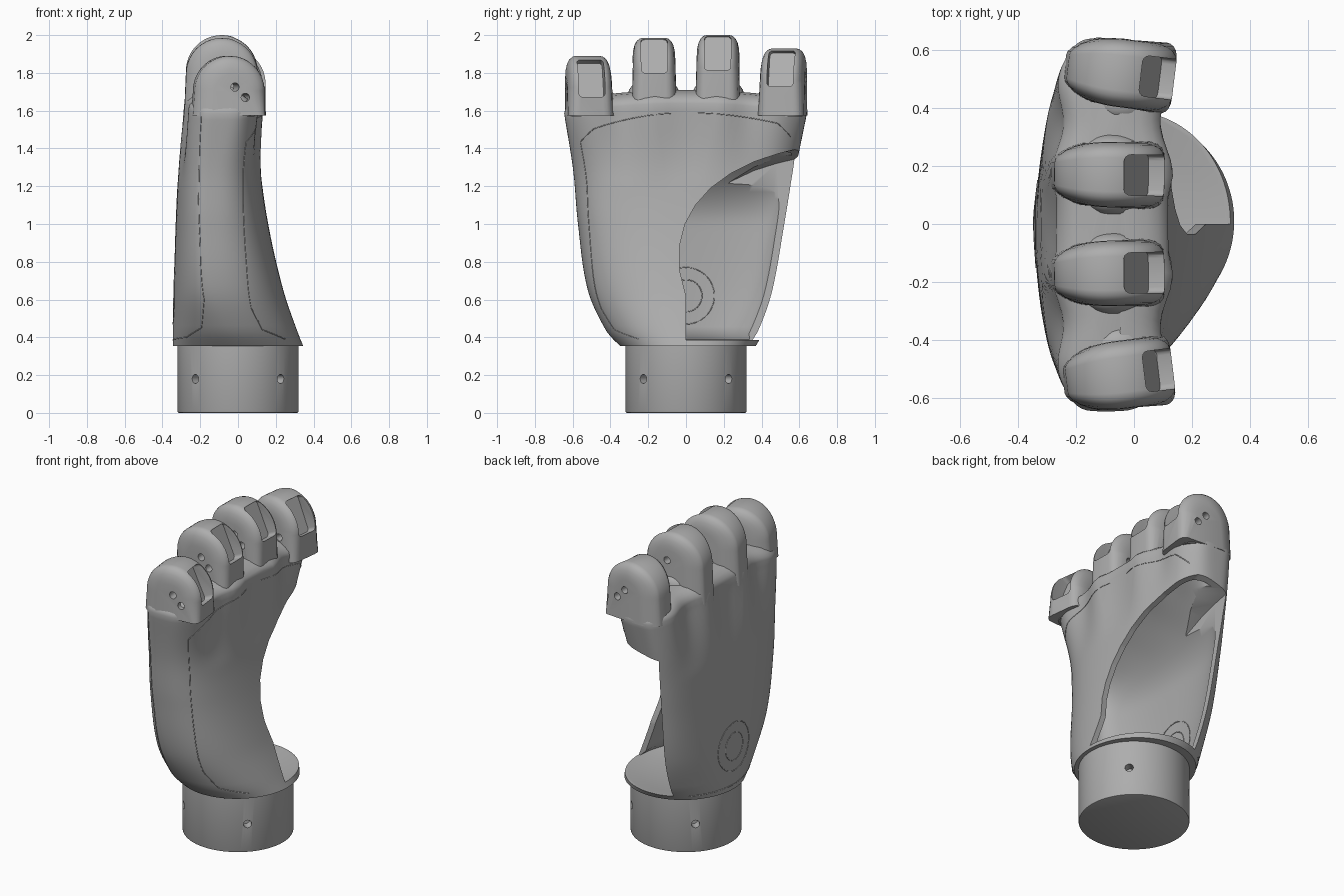
import bpy, bmesh
from math import sin, cos, pi, radians, copysign
from mathutils import Matrix, Vector

if "Cube" in bpy.data.objects:
    bpy.data.objects.remove(bpy.data.objects["Cube"])

grey = bpy.data.materials.new("matte grey")
grey.use_nodes = True
grey.diffuse_color = (0.42, 0.42, 0.42, 1)
grey.node_tree.nodes["Principled BSDF"].inputs["Base Color"].default_value = grey.diffuse_color


# Palm sections: z, back x, middle x, front x, right y, left y, squareness
SECTIONS = [
    (0.355, -0.345, 0.00, 0.345, -0.35, 0.37, 2.0),
    (0.43, -0.345, -0.04, 0.315, -0.42, 0.41, 2.1),
    (0.65, -0.34, -0.12, 0.24, -0.52, 0.465, 2.35),
    (1.00, -0.33, -0.15, 0.16, -0.572, 0.525, 2.6),
    (1.30, -0.315, -0.14, 0.122, -0.598, 0.58, 2.9),
    (1.64, -0.285, -0.10, 0.135, -0.645, 0.64, 3.7),
]


def section(z):
    """Palm section at height z, blended smoothly between the rows above."""
    last = len(SECTIONS) - 1
    z = min(max(z, SECTIONS[0][0]), SECTIONS[last][0])
    i = max(k for k in range(last) if SECTIONS[k][0] <= z)
    slope = lambda k, c: ((SECTIONS[min(k + 1, last)][c] - SECTIONS[max(k - 1, 0)][c])
                          / (SECTIONS[min(k + 1, last)][0] - SECTIONS[max(k - 1, 0)][0]))
    a, b = SECTIONS[i], SECTIONS[i + 1]
    h = b[0] - a[0]
    s = (z - a[0]) / h
    return [(2*s**3 - 3*s*s + 1) * a[c] + (s**3 - 2*s*s + s) * h * slope(i, c)
            + (3*s*s - 2*s**3) * b[c] + (s**3 - s*s) * h * slope(i + 1, c) for c in range(1, 7)]


def skin(t, z, inset=0.0, shrink=1.0):
    """Point on the palm: t = 0 is the palm side, t = pi the back of the hand."""
    xb, xc, xf, y0, y1, n = section(z)
    power = lambda v: copysign(abs(v) ** (2 / n), v)
    hx = (xf - xc if cos(t) > 0 else xc - xb) - inset
    y = (y0 + y1) / 2 + ((y1 - y0) / 2 - inset) * power(sin(t)) * (3 + shrink) / 4
    rise = min(max((z - 1.2) / 0.4, 0), 1)
    groove = 0.02 * rise * (1 + cos(2 * pi * y / 0.345)) * abs(cos(t))
    x = xc + (hx * shrink - groove) * power(cos(t))
    return Vector((x, y, z - 0.13 * rise * y * y))


def back_x(y, z):
    xb, xc, xf, y0, y1, n = section(z)
    u = abs((y - (y0 + y1) / 2) / ((y1 - y0) / 2))
    return xc + (xb - xc) * (1 - u ** n) ** (1 / n)


def finish(bm, name):
    bmesh.ops.recalc_face_normals(bm, faces=bm.faces)
    mesh = bpy.data.meshes.new(name)
    bm.to_mesh(mesh)
    bm.free()
    obj = bpy.data.objects.new(name, mesh)
    bpy.context.collection.objects.link(obj)
    mesh.materials.append(grey)
    return obj


def loft(rings):
    """Closed skin through rings of points, capped at both ends."""
    bm = bmesh.new()
    loops = [[bm.verts.new(p) for p in ring] for ring in rings]
    for a, b in zip(loops, loops[1:]):
        for i in range(len(a)):
            j = (i + 1) % len(a)
            bm.faces.new((a[i], a[j], b[j], b[i]))
    bm.faces.new(loops[0][::-1])
    bm.faces.new(loops[-1])
    return bm


def rod(bm, centre, axis, radius, length, sides=24):
    turn = Vector((0, 0, 1)).rotation_difference(Vector(axis)).to_matrix().to_4x4()
    bmesh.ops.create_cone(bm, cap_ends=True, segments=sides, radius1=radius, radius2=radius,
                          depth=length, matrix=Matrix.Translation(centre) @ turn)


def activate(obj):
    bpy.ops.object.select_all(action='DESELECT')
    obj.select_set(True)
    bpy.context.view_layer.objects.active = obj


def carve(obj, cutter):
    mod = obj.modifiers.new("carve", 'BOOLEAN')
    mod.operation, mod.solver, mod.object = 'DIFFERENCE', 'EXACT', cutter
    activate(obj)
    bpy.ops.object.modifier_apply(modifier=mod.name)
    bpy.data.objects.remove(cutter)


def smooth(obj, angle=35):
    activate(obj)
    bpy.ops.object.shade_smooth_by_angle(angle=radians(angle))


# Palm shell with a rounded top edge
angles = [2 * pi * (i + 0.5) / 112 for i in range(112)]
heights = [0.355 + (1.64 - 0.355) * i / 36 for i in range(37)]
rings = [[skin(t, z) for t in angles] for z in heights]
for lift, shrink in ((0.02, 0.97), (0.042, 0.86), (0.06, 0.7), (0.07, 0.4)):
    rings.append([skin(t, 1.64, 0, shrink) + Vector((0, 0, lift)) for t in angles])
palm = finish(loft(rings), "palm_shell")

# Hollow inside: a shallow dish at the wrist, sloping forward under the knuckles
hollow = [[skin(t, z, inset) for t in angles] for z, inset in ((0.364, 0.09), (0.388, 0.014))]
for i in range(29):
    z = 0.42 + 1.0 * i / 28
    fill = 0.8 * max(0, (z - 1.0) / 0.42) ** 2
    ring = []
    for t in angles:
        p = skin(t, z, 0.035)
        if cos(t) < 0:
            p.x += (skin(pi - t, z, 0.035).x - p.x) * fill
        ring.append(p)
    hollow.append(ring)
carve(palm, finish(loft(hollow), "hollow_cutter"))

# Thumb opening, back to the widest line of the hand
opening = [(0, 0.387), (0, 0.62), (-0.035, 0.76), (-0.035, 0.88), (-0.005, 1.0), (0.05, 1.1),
           (0.13, 1.19), (0.24, 1.27), (0.36, 1.33), (0.48, 1.37), (0.6, 1.4), (0.9, 1.42), (0.9, 0.387)]
deep = [(-0.16 - 0.05 * (z - 0.387), y, 0.387 + 0.95 * (z - 0.387)) for y, z in opening]
edge = [(0, y, z) for y, z in opening]
carve(palm, finish(loft([deep, edge, [(1, y, z) for y, z in opening]]), "opening_cutter"))
smooth(palm)

# Wrist plug with four screw holes
bm = bmesh.new()
rod(bm, (0, 0, 0.18), (0, 0, 1), 0.32, 0.36, 96)
rim = [e for e in bm.edges if all(v.co.z < 0.01 for v in e.verts)]
bmesh.ops.bevel(bm, geom=rim, offset=0.008, segments=2, profile=0.5, affect='EDGES')
wrist = finish(bm, "wrist_plug")
bm = bmesh.new()
for k in range(4):
    a = pi / 4 + k * pi / 2
    rod(bm, (0.32 * cos(a), 0.32 * sin(a), 0.18), (cos(a), sin(a), 0), 0.024, 0.12)
carve(wrist, finish(bm, "screw_cutter"))
smooth(wrist)


def stub(name, top, width, reach, base):
    """Round-topped block standing across the hand, softened and narrower at the back."""
    half = [(-0.5, 0.1), (-0.49, 0.07), (-0.46, 0.04), (-0.41, 0.018), (-0.34, 0.004), (-0.26, 0)]
    stations = half + [(-s, inset) for s, inset in reversed(half)]
    rings = []
    for s, inset in stations:
        r = reach - inset
        ring = [Vector((r * cos(a), s * width, top - reach + r * sin(a)))
                for a in (pi * i / 28 for i in range(29))]
        ring += [Vector((-r - 0.01, s * width, base)), Vector((reach - inset * 0.4, s * width, base))]
        for p in ring:
            p.y *= 1 + 0.2 * max(0, top - 0.12 - p.z)
            p.y *= 1 - 0.35 * min(0, p.x / reach) ** 2
        rings.append(ring)
    return finish(loft(rings), name)


# Finger stubs: x, y, top, reach, turn in degrees, depth of the slot below the tip
FINGERS = {
    "little": (-0.05, -0.52, 1.89, 0.185, 7, 0.14),
    "ring": (-0.085, -0.17, 1.985, 0.19, 1, 0.11),
    "middle": (-0.085, 0.17, 2.0, 0.19, -1, 0.11),
    "index": (-0.045, 0.52, 1.93, 0.185, -7, 0.125),
}
for name, (x, y, top, reach, turn, drop) in FINGERS.items():
    outer = abs(y) > 0.3
    finger = stub(name + "_finger_stub", top, 0.235 if outer else 0.225, reach, 1.575)
    # Tendon slot in the front and two pin holes through the sides
    bm = bmesh.new()
    slope = (Matrix.Translation((0.09, 0, top - drop)) @ Matrix.Rotation(radians(-24), 4, 'Y')
             @ Matrix.Translation((0.1, 0, 0)))
    bmesh.ops.create_cube(bm, size=1, matrix=slope @ Matrix.Diagonal((0.2, 0.14, 0.22, 1)))
    corners = [e for e in bm.edges if abs(e.verts[0].co.x - e.verts[1].co.x) > 0.1]
    bmesh.ops.bevel(bm, geom=corners, offset=0.02, segments=3, profile=0.5, affect='EDGES')
    for px, pz in ((0.02, 0.165), (0.075, 0.22)):
        rod(bm, (px, 0, top - pz), (0, 1, 0), 0.022, 0.5)
    carve(finger, finish(bm, "slot_cutter"))
    # Low web that blends the stub into the palm
    web = stub(name + "_finger_web", 1.7 if outer else 1.75, 0.285, 0.13, 1.6)
    for obj, shift in ((finger, 0), (web, -copysign(0.035, y) if outer else 0)):
        obj.location = (x, y + shift, 0)
        obj.rotation_euler.z = radians(turn)
        smooth(obj, 40)


def seam(name, points, closed=False):
    curve = bpy.data.curves.new(name, 'CURVE')
    curve.dimensions, curve.bevel_depth, curve.bevel_resolution = '3D', 0.0025, 1
    line = curve.splines.new('POLY')
    line.points.add(len(points) - 1)
    for p, co in zip(line.points, points):
        p.co = (*co, 1)
    line.use_cyclic_u = closed
    curve.materials.append(grey)
    bpy.context.collection.objects.link(bpy.data.objects.new(name, curve))


def trace(keys, steps=12):
    """Follow the palm surface through (degrees, height) keys."""
    return [skin(radians(a + (c - a) * i / steps), b + (d - b) * i / steps)
            for (a, b), (c, d) in zip(keys, keys[1:]) for i in range(steps + 1)]


# Panel seams and the round badge outline on both sides of the back wall
seam("back_panel_seam", trace([(-108, 1.62), (-104, 1.3), (-102, 0.9), (-105, 0.6),
                               (-118, 0.45), (-140, 0.4), (-180, 0.385), (-230, 0.385)]))
seam("palm_panel_seam", trace([(-58, 1.46), (-58, 1.2), (-62, 0.8), (-66, 0.55), (-62, 0.44), (-40, 0.39)]))
seam("knuckle_seam", trace([(-58, 1.46), (-40, 1.53), (0, 1.59), (40, 1.56), (58, 1.49)]))
for label, radius in (("outer", 0.15), ("inner", 0.085)):
    for side, offset in (("back", 0), ("inside", 0.036)):
        ring = [(radius * cos(a), 0.62 + radius * sin(a)) for a in (2 * pi * i / 48 for i in range(48))]
        seam(f"{side}_{label}_circle", [(back_x(y, z) + offset, y, z) for y, z in ring], True)
